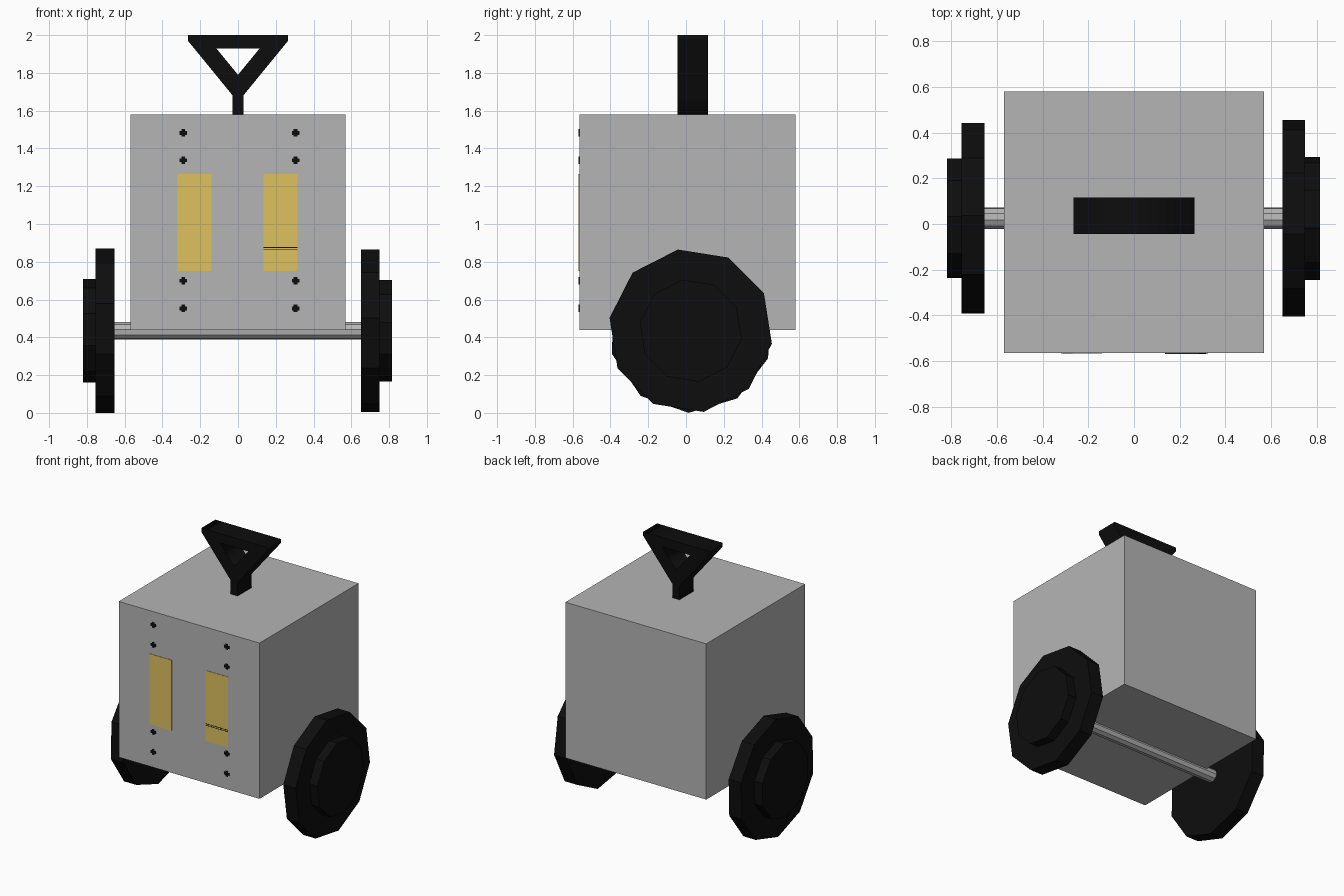
import bpy, bmesh, math

if "Cube" in bpy.data.objects:
    bpy.data.objects.remove(bpy.data.objects["Cube"])


def material(name, rgb):
    m = bpy.data.materials.new(name)
    m.diffuse_color = (*rgb, 1)
    m.use_nodes = True
    m.node_tree.nodes["Principled BSDF"].inputs["Base Color"].default_value = m.diffuse_color
    return m


GREY = material("grey metal", (0.46, 0.46, 0.46))
BLACK = material("black rubber", (0.004, 0.004, 0.004))
GOLD = material("gold panel", (0.73, 0.54, 0.115))

CY, CZ = 0.025, 0.435      # axle line
FRONT = -0.565             # front face of the box


def finish(name, bm, mat):
    bmesh.ops.recalc_face_normals(bm, faces=bm.faces)
    me = bpy.data.meshes.new(name)
    bm.to_mesh(me)
    bm.free()
    me.materials.append(mat)
    ob = bpy.data.objects.new(name, me)
    bpy.context.collection.objects.link(ob)
    return ob


def add_box(bm, lo, hi):
    verts = bmesh.ops.create_cube(bm, size=1)["verts"]
    for v in verts:
        v.co = [(a + b) / 2 + c * (b - a) for a, b, c in zip(lo, hi, v.co)]


def box(name, lo, hi, mat):
    bm = bmesh.new()
    add_box(bm, lo, hi)
    return finish(name, bm, mat)


def lathe_x(name, stations, sides, phase, mat):
    """Faceted solid around the axle line from (x, radius) stations."""
    bm = bmesh.new()
    rings = []
    for x, r in stations:
        angles = [math.radians(phase) + math.tau * i / sides for i in range(sides)]
        rings.append([bm.verts.new((x, CY + r * math.cos(a), CZ + r * math.sin(a)))
                      for a in angles])
    for a, b in zip(rings, rings[1:]):
        for i in range(sides):
            j = (i + 1) % sides
            bm.faces.new((a[i], a[j], b[j], b[i]))
    bm.faces.new(rings[0])
    bm.faces.new(rings[-1])
    return finish(name, bm, mat)


# Body
box("body", (-0.57, FRONT, 0.44), (0.57, 0.58, 1.58), GREY)

# Ten-sided wheels with raised hubs, and the axle
for name, s, shift, phase in (("right_wheel", 1, 0, 99), ("left_wheel", -1, 0.005, 88.5)):
    profile = [(0.65, 0.435), (0.75, 0.435), (0.75, 0.273), (0.815, 0.273)]
    lathe_x(name, [(s * (x + shift), r) for x, r in profile], 10, phase, BLACK)
lathe_x("axle", [(-0.66, 0.047), (0.66, 0.047)], 10, 99, GREY)

# Front panels
for name, x in (("left_panel", -0.23), ("right_panel", 0.225)):
    box(name, (x - 0.09, FRONT - 0.003, 0.75), (x + 0.09, FRONT + 0.002, 1.265), GOLD)

# Twin thin lines across the right panel
bm = bmesh.new()
for z in (0.864, 0.875):
    add_box(bm, (0.135, FRONT - 0.004, z - 0.002), (0.315, FRONT, z + 0.002))
finish("panel_lines", bm, BLACK)

# Cross-shaped screws
bm = bmesh.new()
for x in (-0.29, 0.305):
    for z in (0.553, 0.70, 1.337, 1.482):
        for w, h in ((0.02, 0.01), (0.01, 0.02)):
            add_box(bm, (x - w, FRONT - 0.003, z - h), (x + w, FRONT + 0.002, z + h))
finish("screws", bm, BLACK)

# Triangular handle: filled outline with a hole, extruded in depth
half = [(0.028, 1.575), (0.028, 1.68), (0.265, 1.97), (0.265, 2.0)]
outer = half + [(-x, z) for x, z in reversed(half)]
hole = [(-0.115, 1.93), (0.115, 1.93), (0, 1.79)]
cu = bpy.data.curves.new("handle", "CURVE")
cu.dimensions = "2D"
cu.fill_mode = "BOTH"
cu.extrude = 0.08
for pts in (outer, hole):
    sp = cu.splines.new("POLY")
    sp.points.add(len(pts) - 1)
    for p, (x, z) in zip(sp.points, pts):
        p.co = (x, z, 0, 1)
    sp.use_cyclic_u = True
cu.materials.append(BLACK)
handle = bpy.data.objects.new("handle", cu)
handle.rotation_euler.x = math.pi / 2
handle.location.y = 0.036
bpy.context.collection.objects.link(handle)
bpy.context.view_layer.objects.active = handle
handle.select_set(True)
bpy.ops.object.convert(target="MESH")
